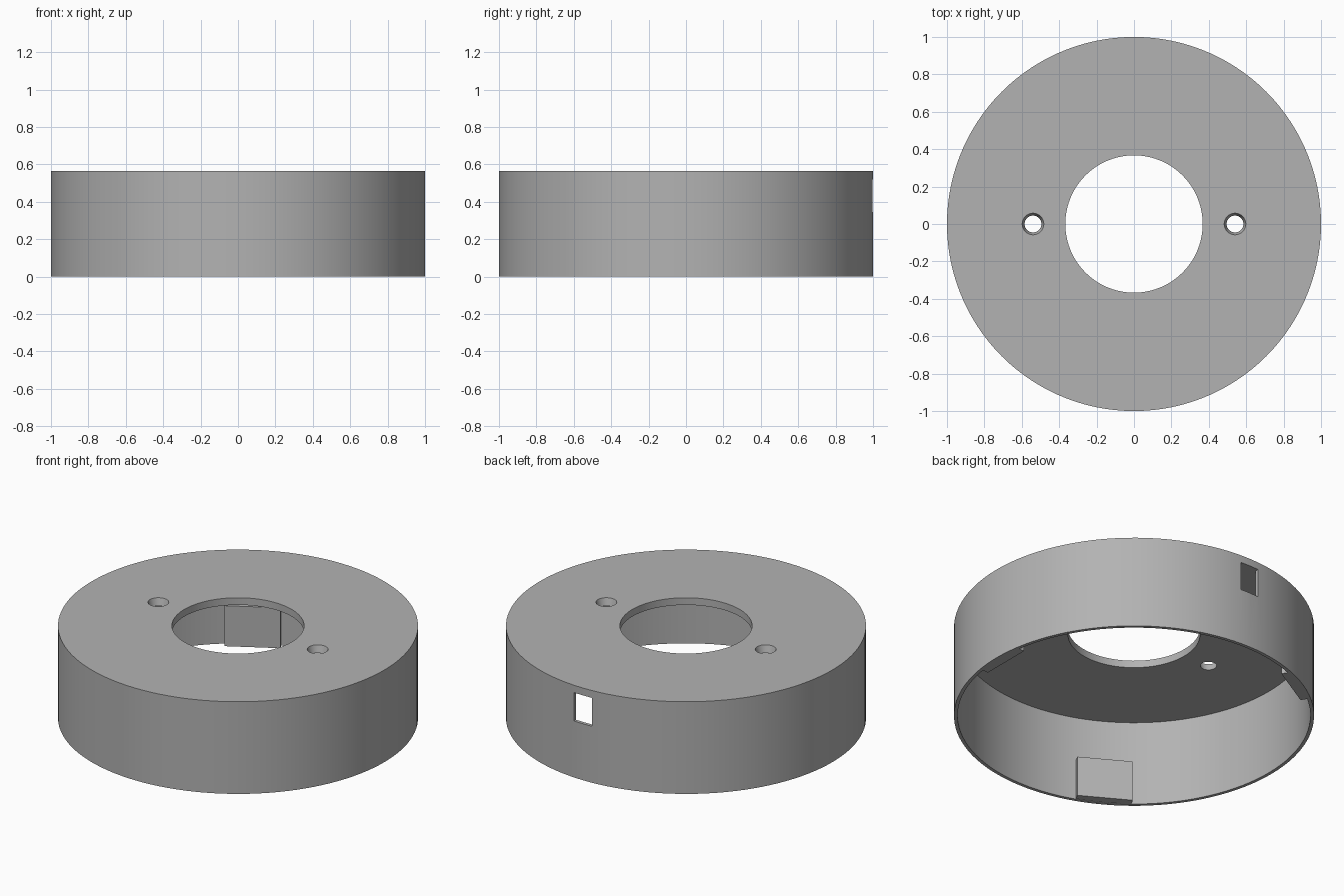
import bpy, bmesh, math
from mathutils import Matrix

if "Cube" in bpy.data.objects:
    bpy.data.objects.remove(bpy.data.objects["Cube"])

HEIGHT, OUTER, INNER = 0.565, 1.0, 0.98
PLATE_Z, BORE = 0.521, 0.367
SEGMENTS = 120

grey = bpy.data.materials.new("light_grey")
grey.diffuse_color = (0.45, 0.45, 0.45, 1)
grey.use_nodes = True
grey.node_tree.nodes["Principled BSDF"].inputs["Base Color"].default_value = grey.diffuse_color


def make_object(name, bm):
    bmesh.ops.recalc_face_normals(bm, faces=bm.faces)
    mesh = bpy.data.meshes.new(name)
    bm.to_mesh(mesh)
    bm.free()
    mesh.materials.append(grey)
    ob = bpy.data.objects.new(name, mesh)
    bpy.context.collection.objects.link(ob)
    return ob


def cut(target, cutter):
    bpy.context.view_layer.objects.active = target
    mod = target.modifiers.new("cut", 'BOOLEAN')
    mod.operation, mod.solver, mod.object = 'DIFFERENCE', 'EXACT', cutter
    bpy.ops.object.modifier_apply(modifier=mod.name)
    bpy.data.objects.remove(cutter)


# Cup-shaped housing: open bottom, thin wall, top plate with a central bore
profile = [(OUTER, 0), (OUTER, HEIGHT), (BORE, HEIGHT),
           (BORE, PLATE_Z), (INNER, PLATE_Z), (INNER, 0)]
bm = bmesh.new()
rings = []
for i in range(SEGMENTS):
    a = 2 * math.pi * i / SEGMENTS
    rings.append([bm.verts.new((r * math.cos(a), r * math.sin(a), z)) for r, z in profile])
for i in range(SEGMENTS):
    p, q = rings[i], rings[(i + 1) % SEGMENTS]
    for j in range(len(profile)):
        k = (j + 1) % len(profile)
        bm.faces.new((p[j], q[j], q[k], p[k]))
housing = make_object("housing", bm)

# Tapered screw holes on both sides of the bore
for side in (-1, 1):
    bm = bmesh.new()
    slope = (0.058 - 0.045) / (HEIGHT - PLATE_Z)
    bmesh.ops.create_cone(bm, cap_ends=True, segments=32, depth=HEIGHT - PLATE_Z + 0.04,
                          radius1=0.045 - 0.02 * slope, radius2=0.058 + 0.02 * slope,
                          matrix=Matrix.Translation((side * 0.54, 0, (HEIGHT + PLATE_Z) / 2)))
    cut(housing, make_object("screw_hole_cutter", bm))

# Rectangular window through the back wall
bm = bmesh.new()
bmesh.ops.create_cube(bm, size=1, matrix=Matrix.Translation((0, 1, 0.433))
                      @ Matrix.Diagonal((0.124, 0.2, 0.174, 1)))
cut(housing, make_object("window_cutter", bm))

bpy.ops.object.select_all(action='DESELECT')
housing.select_set(True)
bpy.context.view_layer.objects.active = housing
bpy.ops.object.shade_smooth_by_angle(angle=math.radians(30))

# Three flat-faced pads on the inside of the wall, their backs sunk into it
half, face_r, back_r, pad_top = 0.156, 0.928, 0.985, 0.25
half_angle = math.asin(half / back_r)
outline = [(face_r, half), (face_r, -half)]
for i in range(9):
    a = half_angle * (i / 4 - 1)
    outline.append((back_r * math.cos(a), back_r * math.sin(a)))
for n in range(3):
    bm = bmesh.new()
    base = bm.faces.new([bm.verts.new((x, y, 0.002)) for x, y in outline])
    top = bmesh.ops.extrude_face_region(bm, geom=[base])["geom"]
    bmesh.ops.translate(bm, vec=(0, 0, pad_top - 0.002),
                        verts=[v for v in top if isinstance(v, bmesh.types.BMVert)])
    bmesh.ops.rotate(bm, verts=bm.verts, matrix=Matrix.Rotation(n * 2 * math.pi / 3, 3, 'Z'))
    make_object("inner_pad", bm)
